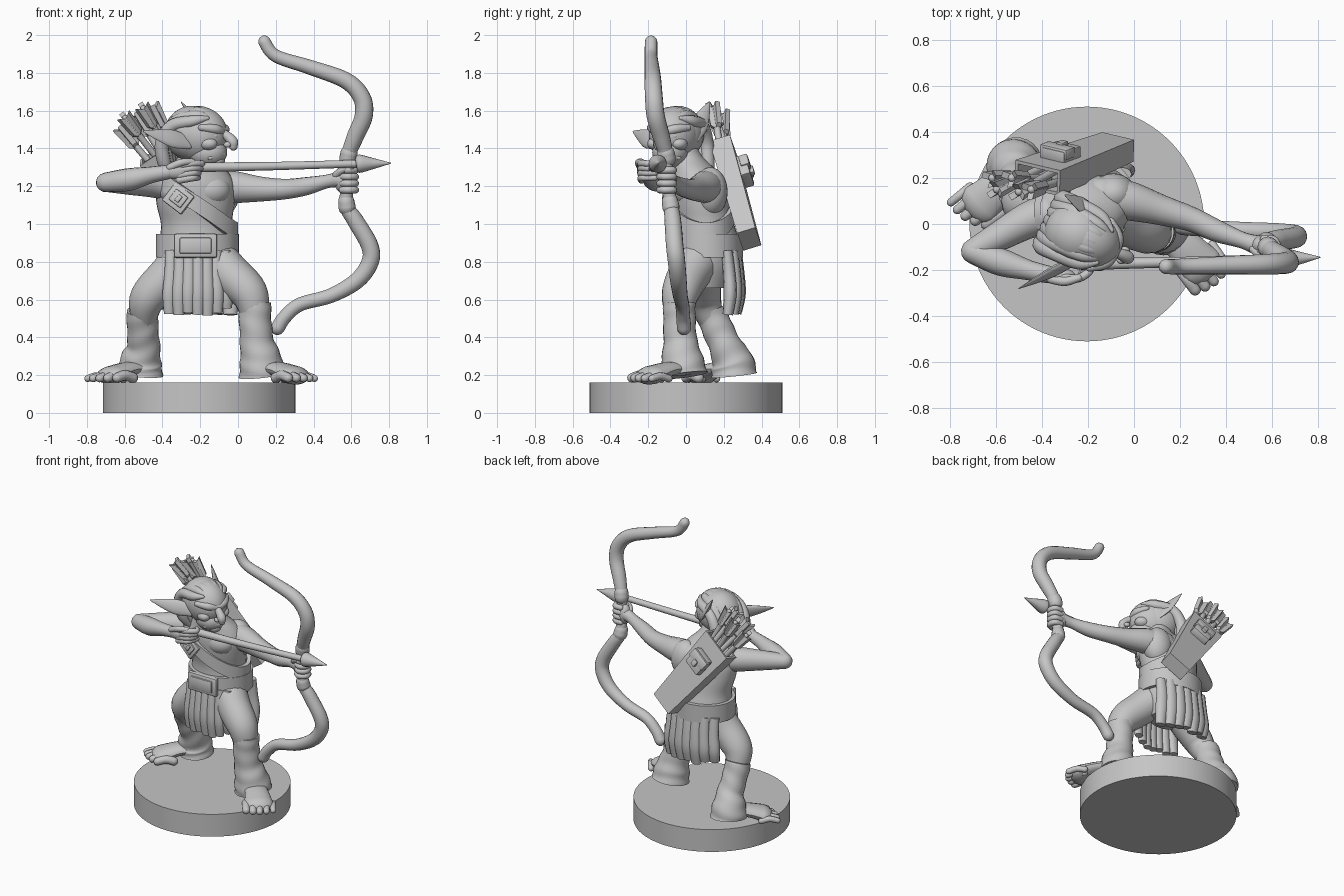
import bpy, bmesh, math, random
from mathutils import Vector as V, Matrix as M

if "Cube" in bpy.data.objects:
    bpy.data.objects.remove(bpy.data.objects["Cube"])
random.seed(4)

clay = bpy.data.materials.new("clay grey")
clay.diffuse_color = (0.56, 0.56, 0.56, 1)
clay.use_nodes = True
clay.node_tree.nodes["Principled BSDF"].inputs["Base Color"].default_value = clay.diffuse_color


def finish(name, bm):
    bmesh.ops.recalc_face_normals(bm, faces=bm.faces[:])
    me = bpy.data.meshes.new(name)
    bm.to_mesh(me)
    bm.free()
    me.materials.append(clay)
    ob = bpy.data.objects.new(name, me)
    bpy.context.collection.objects.link(ob)
    return ob


def loft(name, rings, closed=False):
    bm = bmesh.new()
    vs = [[bm.verts.new(p) for p in r] for r in rings]
    n, m = len(vs[0]), len(vs)
    for i in range(m if closed else m - 1):
        a, b = vs[i], vs[(i + 1) % m]
        for j in range(n):
            k = (j + 1) % n
            bm.faces.new((a[j], a[k], b[k], b[j]))
    if not closed:
        bm.faces.new(vs[0])
        bm.faces.new(vs[-1])
    return finish(name, bm)


def spline(pts, steps=6):
    P = [pts[0]] + list(pts) + [pts[-1]]
    out = []
    for i in range(1, len(P) - 2):
        for k in range(steps):
            t = k / steps
            out.append(tuple(0.5 * (2*b + (c-a)*t + (2*a-5*b+4*c-d)*t*t + (3*b-a-3*c+d)*t**3)
                             for a, b, c, d in zip(*P[i-1:i+3])))
    return out + [tuple(pts[-1])]


def tube(name, pts, flat=1.0, ref=(0, 0, 1), sides=16, ripple=0.0, ends=True):
    """Sweep of x, y, z, radius points; flat squashes it along ref."""
    path = spline(pts)
    c, r = [V(p[:3]) for p in path], [p[3] for p in path]
    if ends:  # rounded ends
        d0, d1 = (c[0] - c[1]).normalized(), (c[-1] - c[-2]).normalized()
        q = [math.radians(a) for a in (25, 50, 75)]
        f = min(1, flat * 1.4)
        c, r = ([c[0] + d0*r[0]*f*math.sin(a) for a in q[::-1]] + c + [c[-1] + d1*r[-1]*f*math.sin(a) for a in q],
                [r[0]*math.cos(a) for a in q[::-1]] + r + [r[-1]*math.cos(a) for a in q])
    u, rings = V(ref).normalized(), []
    for i, p in enumerate(c):
        t = (c[min(i + 1, len(c) - 1)] - c[max(i - 1, 0)]).normalized()
        u = u - t * u.dot(t)
        if u.length < 0.05:
            u = t.orthogonal()
        u.normalize()
        w = t.cross(u)
        ring = []
        for j in range(sides):
            a = 2 * math.pi * j / sides
            k = r[i] * (1 + ripple * math.sin(i * 1.05 + 2.2 * math.sin(a)))
            ring.append(p + u * (math.cos(a) * k * flat) + w * (math.sin(a) * k))
        rings.append(ring)
    return loft(name, rings)


def ball(name, c, r, turn=0.0):
    bm = bmesh.new()
    mat = M.Translation(V(c)) @ M.Rotation(turn, 4, 'Z') @ M.Diagonal((*r, 1))
    bmesh.ops.create_uvsphere(bm, u_segments=28, v_segments=18, radius=1, matrix=mat)
    return finish(name, bm)


def box(name, c, axes, size, bevel=0.008):
    bm = bmesh.new()
    rot = M(axes).transposed().to_4x4()
    bmesh.ops.create_cube(bm, size=1, matrix=M.Translation(V(c)) @ rot @ M.Diagonal((*size, 1)))
    bmesh.ops.bevel(bm, geom=bm.edges[:], offset=bevel, segments=2, affect='EDGES', profile=0.5)
    return finish(name, bm)


def band(name, point, h, t, n=64):
    rings = []
    for i in range(n):
        a = 2 * math.pi * i / n
        p, o, z = V(point(a)), V((math.cos(a), math.sin(a), 0)) * t / 2, V((0, 0, h / 2))
        rings.append([p - o - z, p + o - z, p + o + z, p - o + z])
    return loft(name, rings, closed=True)


# round base
bm = bmesh.new()
bmesh.ops.create_cone(bm, cap_ends=True, segments=96, radius1=0.51, radius2=0.51, depth=0.16,
                      matrix=M.Translation((-0.205, 0, 0.08)))
finish("base", bm)

# torso: z, centre x, centre y, half width, half depth
body = spline([(0.66, -.2, .11, .13, .11), (0.78, -.21, .11, .185, .155), (0.9, -.215, .112, .198, .168),
               (1.0, -.22, .1, .188, .155), (1.1, -.225, .08, .205, .155), (1.2, -.225, .065, .21, .15),
               (1.28, -.225, .045, .17, .12), (1.36, -.22, 0, .09, .085), (1.45, -.21, -.04, .08, .08)], 20)
loft("torso", [[V((x + a*math.cos(t), y + b*math.sin(t), z)) for t in [math.pi*j/18 for j in range(36)]]
               for z, x, y, a, b in body[::5]])
for i, x in enumerate((-.31, -.15)):
    ball(f"chest_muscle_{i}", (x, 0, 1.18), (.11, .082, .085))
ball("shoulder_blade", (-.09, .13, 1.17), (.1, .09, .13))

# belt, strap and buckles
band("belt", lambda a: (-.215 + .205*math.cos(a), .112 + .175*math.sin(a), .885), .125, .028)
X, Y, Z = V((1, 0, 0)), V((0, 1, 0)), V((0, 0, 1))
box("belt_buckle", (-.225, -.075, .885), (X, Y, Z), (.23, .035, .13), .014)
box("belt_buckle_plate", (-.225, -.09, .885), (X, Y, Z), (.17, .025, .085), .01)


def strap_point(a):
    z = 1.11 - .15 * math.cos(a)
    _, x, y, rx, ry = min(body, key=lambda s: abs(s[0] - z))
    return x + (rx + .012)*math.cos(a), y + (ry + .012)*math.sin(a), z


band("shoulder_strap", strap_point, .095, .028)
sx, sz = V((.78, -.2, -.6)).normalized(), V((.6, 0, .78))
sy = sz.cross(sx).normalized()
sz = sx.cross(sy)
box("strap_buckle", (-.315, -.088, 1.135), (sx, sy, sz), (.13, .035, .12))
box("strap_buckle_plate", (-.315, -.105, 1.135), (sx, sy, sz), (.08, .02, .07), .006)
box("strap_buckle_pin", (-.315, -.117, 1.135), (sx, sy, sz), (.025, .015, .04), .004)

# pleated loincloth, front and back
for side, n, x0, x1, r in ((-1, 7, -.355, -.07, .036), (1, 7, -.375, -.05, .046)):
    for i in range(n):
        x = x0 + (x1 - x0) * i / (n - 1)
        y = .105 + side * .16 * math.sqrt(max(0, 1 - ((x + .215) / .23) ** 2))
        k, low = (x + .215) * 1.06 - .215, .53 + random.uniform(-.015, .03)
        tube(f"loincloth_{'back' if side > 0 else 'front'}_{i}",
             [(x, y, .86, r*.85), (x, y + side*.012, .74, r*.95), (k, y + side*.017, .63, r), (k, y + side*.005, low, r*.8)],
             flat=.75, ref=(0, 1, 0), sides=12, ends=False)

# legs, leggings and feet
tube("back_thigh", [(-.27, .1, .83, .12), (-.365, .08, .73, .11), (-.475, .09, .61, .098), (-.5, .13, .5, .07)])
tube("front_thigh", [(-.14, .08, .83, .12), (-.05, .02, .74, .112), (.06, -.03, .63, .1), (.09, -.04, .5, .07)])
tube("back_legging", [(-.505, .13, .54, .086), (-.505, .165, .45, .083), (-.5, .21, .35, .088), (-.515, .245, .27, .112),
                      (-.52, .255, .2, .122)], ripple=.028, ends=False, sides=24)
tube("front_legging", [(.09, -.035, .585, .086), (.09, -.035, .5, .086), (.1, -.03, .38, .09), (.12, -.02, .28, .112),
                       (.13, -.01, .2, .125)], ripple=.025, ends=False, sides=24)
feet = {"back": ([(-.5, .25, .235, .075), (-.59, .16, .23, .078), (-.67, .085, .2, .095)], (-.64, -.0), (-.795, .095), (-.75, -.6)),
        "front": ([(.13, -.01, .235, .075), (.22, -.1, .23, .078), (.295, -.185, .2, .098)], (.265, -.285), (.405, -.18), (.58, -.8))}
for name, (pts, big, small, d) in feet.items():
    tube(name + "_foot", pts, flat=.5)
    for i in range(5):
        tip = V((*big, .186)).lerp(V((*small, .182)), i / 4) + V((*d, 0)) * .02 * math.sin(math.pi * i / 4)
        root, r = tip - V((*d, 0)) * .11, .029 - .002 * i
        mid = (tip + root) / 2 + Z * .012
        tube(f"{name}_toe_{i}", [(*root, r), (*mid, r * .95), (*tip, r * .9)], sides=10)

# arms
tube("bow_arm", [(-.14, .12, 1.2, .09), (-.02, .1, 1.195, .085), (.12, .06, 1.185, .066), (.25, .02, 1.185, .054),
                 (.36, -.03, 1.2, .048), (.47, -.07, 1.225, .036), (.53, -.09, 1.235, .042)])
tube("draw_upper_arm", [(-.34, .05, 1.21, .09), (-.45, .02, 1.22, .08), (-.58, -.05, 1.22, .065), (-.7, -.115, 1.22, .05)])
tube("draw_forearm", [(-.7, -.12, 1.22, .052), (-.58, -.165, 1.235, .06), (-.46, -.2, 1.26, .044), (-.37, -.22, 1.275, .038)])

# hands
ball("bow_palm", (.55, -.092, 1.235), (.042, .042, .068))
for i in range(4):
    z = 1.18 + .035 * i
    tube(f"bow_finger_{i}", [(.585 + .038*math.cos(a), -.1 + .038*math.sin(a), z, .019)
                             for a in [math.radians(q) for q in (120, 50, -20, -90, -150)]], sides=10)
tube("bow_thumb", [(.52, -.11, 1.26, .02), (.55, -.135, 1.285, .018), (.6, -.14, 1.3, .015)], sides=10)
ball("draw_palm", (-.33, -.225, 1.28), (.075, .035, .043))
for i in range(4):
    z = 1.32 - .025 * i
    tube(f"draw_finger_{i}", [(-.31, -.235, z - .012, .02), (-.24, -.235, z, .019), (-.19 - .01*i, -.2, z, .017),
                              (-.21, -.165, z, .015)], sides=10)
tube("draw_thumb", [(-.36, -.24, 1.3, .02), (-.3, -.25, 1.325, .02), (-.24, -.235, 1.33, .016)], sides=10)

# head, in its own turned frame: forward, sideways, up
fw, sd = V((.906, -.423, 0)), V((.423, .906, 0))
turn = math.atan2(fw.y, fw.x)


def H(f, s, z):
    return tuple(V((-.21, -.06, 1.47)) + fw * f + sd * s + Z * z)


ball("skull", H(0, 0, .005), (.16, .132, .148), turn)
ball("jaw", H(.05, 0, -.09), (.11, .095, .085), turn)
ball("chin", H(.11, 0, -.135), (.04, .045, .035), turn)
tube("nose", [(*H(.13, 0, .015), .022), (*H(.17, 0, -.005), .025), (*H(.2, 0, -.035), .029), (*H(.205, 0, -.06), .022)])
tube("brow", [(*H(.07, -.11, .04), .018), (*H(.125, -.06, .032), .026), (*H(.14, 0, .02), .022),
              (*H(.125, .06, .032), .026), (*H(.07, .11, .04), .018)])
tube("lips", [(*H(.1, -.07, -.12), .012), (*H(.148, 0, -.1), .014), (*H(.1, .07, -.12), .012)])
for i, s in enumerate((-1, 1)):
    ball(f"eye_{i}", H(.122, .055*s, -.005), (.02, .022, .015), turn)
    ball(f"cheek_{i}", H(.09, .07*s, -.045), (.05, .042, .035), turn)
    ball(f"nostril_{i}", H(.18, .024*s, -.05), (.02, .016, .016), turn)
for i, (root, tip, ref) in enumerate(((H(0, -.11, -.04), (-.5, -.28, 1.49), (.6, -.8, .3)),
                                      (H(0, .11, -.01), (-.3, .125, 1.645), fw + sd * .7))):
    a, b = V(root), V(tip)
    tube(f"ear_{i}", [(*a, .036), (*a.lerp(b, .35), .05), (*a.lerp(b, .7), .03), (*b, .004)], flat=.36, ref=ref)

# hair swept back in locks
ball("hair_cap", H(-.035, 0, .01), (.15, .14, .146), turn)
for i in range(7):
    s = (i - 3) * .037
    tube(f"hair_lock_{i}", [(*H(.11 - abs(s)*.2, s*.7, .09), .012), (*H(.02, s, .124 - 4*s*s), .03),
                            (*H(-.1, s*1.05, .085 - 3*s*s), .035), (*H(-.16, s, -.04), .038),
                            (*H(-.16, s*.9 + .02, -.15), .036), (*H(-.15, s*.7 + .06, -.24), .018)], sides=10)

# bow
tube("bow", [(.14, -.185, 1.965, .033), (.2, -.185, 1.89, .034), (.38, -.18, 1.83, .039), (.57, -.175, 1.76, .044),
             (.655, -.17, 1.67, .047), (.665, -.16, 1.57, .048), (.62, -.13, 1.46, .045), (.585, -.105, 1.36, .038),
             (.58, -.1, 1.24, .032), (.575, -.08, 1.1, .038), (.62, -.07, 1.02, .044), (.695, -.06, .89, .046),
             (.7, -.05, .8, .046), (.63, -.04, .7, .044), (.49, -.03, .62, .039), (.33, -.02, .575, .037),
             (.25, -.015, .51, .037), (.21, -.01, .45, .038)])
tube("bow_collar_top", [(.582, -.1, 1.345, .046), (.588, -.106, 1.375, .046)])
tube("bow_collar_bottom", [(.573, -.085, 1.12, .043), (.577, -.08, 1.09, .046)])

# nocked arrow
tube("arrow_shaft", [(-.22, -.175, 1.3, .026), (.2, -.165, 1.307, .022), (.65, -.15, 1.32, .02)], sides=12)
tube("arrow_head", [(.625, -.15, 1.318, .02), (.64, -.15, 1.319, .048), (.72, -.148, 1.32, .028), (.81, -.145, 1.322, .002)],
     ends=False)

# quiver with pouch
T, B = V((-.42, .2, 1.39)), V((-.07, .335, .92))
a = (B - T).normalized()
w = V((.78, -.2, .58))
w = (w - a * w.dot(a)).normalized()
n = w.cross(a).normalized()


def section(c, hw, ht):
    return [c + w*i*hw + n*j*ht for i, j in ((-1, -1), (1, -1), (1, 1), (-1, 1))]


loft("quiver", [section(B, .085, .05), section(T, .12, .058), section(T, .105, .043), section(T + a*.1, .1, .04)])
box("pouch", T + a*.17 + n*.075, (w, a, n), (.13, .13, .06), .01)
box("pouch_flap", T + a*.145 + n*.09, (w, a, n), (.145, .07, .05), .01)
box("pouch_clasp", T + a*.18 + n*.11, (w, a, n), (.035, .045, .03), .006)

# spare arrows with chunky fletching
for i, tip in enumerate(((-.615, .2, 1.5), (-.595, .15, 1.56), (-.53, .2, 1.57), (-.5, .14, 1.61), (-.445, .15, 1.61))):
    tip = V(tip)
    root = T + a*.08 + w*(-.07 + .035*i) + n*(.02 if i % 2 else -.02)
    d = (tip - root).normalized()
    tube(f"spare_shaft_{i}", [(*root, .018), (*tip, .018)], sides=10)
    u = d.orthogonal().normalized()
    for k in range(3):
        q = M.Rotation(2 * math.pi * k / 3 + i, 3, d) @ u
        side = d.cross(q) * .014
        vane = [tip + d*f + q*g for f, g in ((-.13, 0), (-.1, .032), (.025, .04), (-.005, 0))]
        loft(f"fletching_{i}_{k}", [[p - side for p in vane], [p + side for p in vane]])

# smooth shading with sharp edges kept
bpy.ops.object.select_all(action='DESELECT')
for ob in bpy.context.collection.objects:
    ob.select_set(True)
    bpy.context.view_layer.objects.active = ob
bpy.ops.object.shade_smooth_by_angle(angle=math.radians(40))
